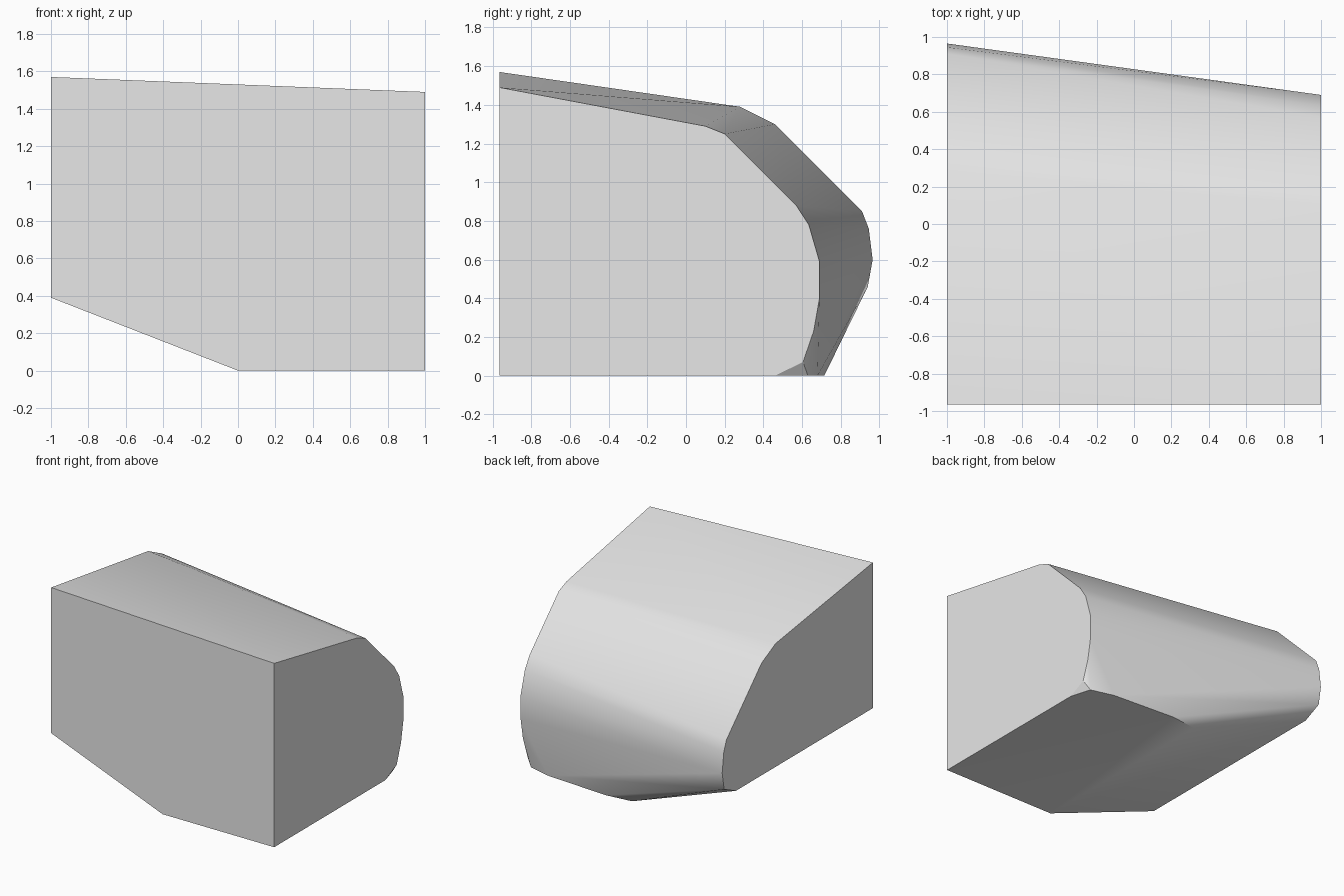
import bpy, bmesh, math

cube = bpy.data.objects.get("Cube")
if cube:
    bpy.data.objects.remove(cube, do_unlink=True)

FRONT = -0.965

# Side outlines as (y, z), from the top front corner round the back
left_end = [(FRONT, 1.49), (0.10, 1.29), (0.20, 1.25), (0.57, 0.88), (0.635, 0.78),
            (0.69, 0.59), (0.69, 0.40), (0.66, 0.23), (0.605, 0.07), (0.46, 0), (FRONT, 0)]
right_end = [(FRONT, 1.57), (0.28, 1.39), (0.46, 1.30), (0.80, 0.96), (0.91, 0.85),
             (0.945, 0.76), (0.965, 0.60), (0.94, 0.46), (0.79, 0.39), (FRONT, 0.39)]
# Outline of the flat underside as (x, y)
underside = [(0, FRONT), (0, 0.69), (0.22, 0.715), (0.76, 0.68), (0.95, 0.63)]

# Convex block wrapped around the outlines
points = [(1, y, z) for y, z in left_end]
points += [(-1, y, z) for y, z in right_end]
points += [(x, y, 0) for x, y in underside]

bm = bmesh.new()
for p in points:
    bm.verts.new(p)
hull = bmesh.ops.convex_hull(bm, input=bm.verts[:])
spare = {g for g in hull["geom_interior"] + hull["geom_unused"]
         if isinstance(g, bmesh.types.BMVert)}
bmesh.ops.delete(bm, geom=list(spare), context="VERTS")
bmesh.ops.dissolve_limit(bm, angle_limit=math.radians(0.5),
                         verts=bm.verts[:], edges=bm.edges[:])
bmesh.ops.recalc_face_normals(bm, faces=bm.faces[:])

mesh = bpy.data.meshes.new("rounded_block")
bm.to_mesh(mesh)
bm.free()
block = bpy.data.objects.new("rounded_block", mesh)
bpy.context.collection.objects.link(block)

# Plain grey
grey = bpy.data.materials.new("light_grey")
grey.use_nodes = True
grey.diffuse_color = (0.8, 0.8, 0.8, 1)
grey.node_tree.nodes["Principled BSDF"].inputs["Base Color"].default_value = (0.8, 0.8, 0.8, 1)
mesh.materials.append(grey)

# Smooth the rounded back, keep the corners sharp
bpy.ops.object.select_all(action="DESELECT")
block.select_set(True)
bpy.context.view_layer.objects.active = block
bpy.ops.object.shade_smooth_by_angle(angle=math.radians(30))
